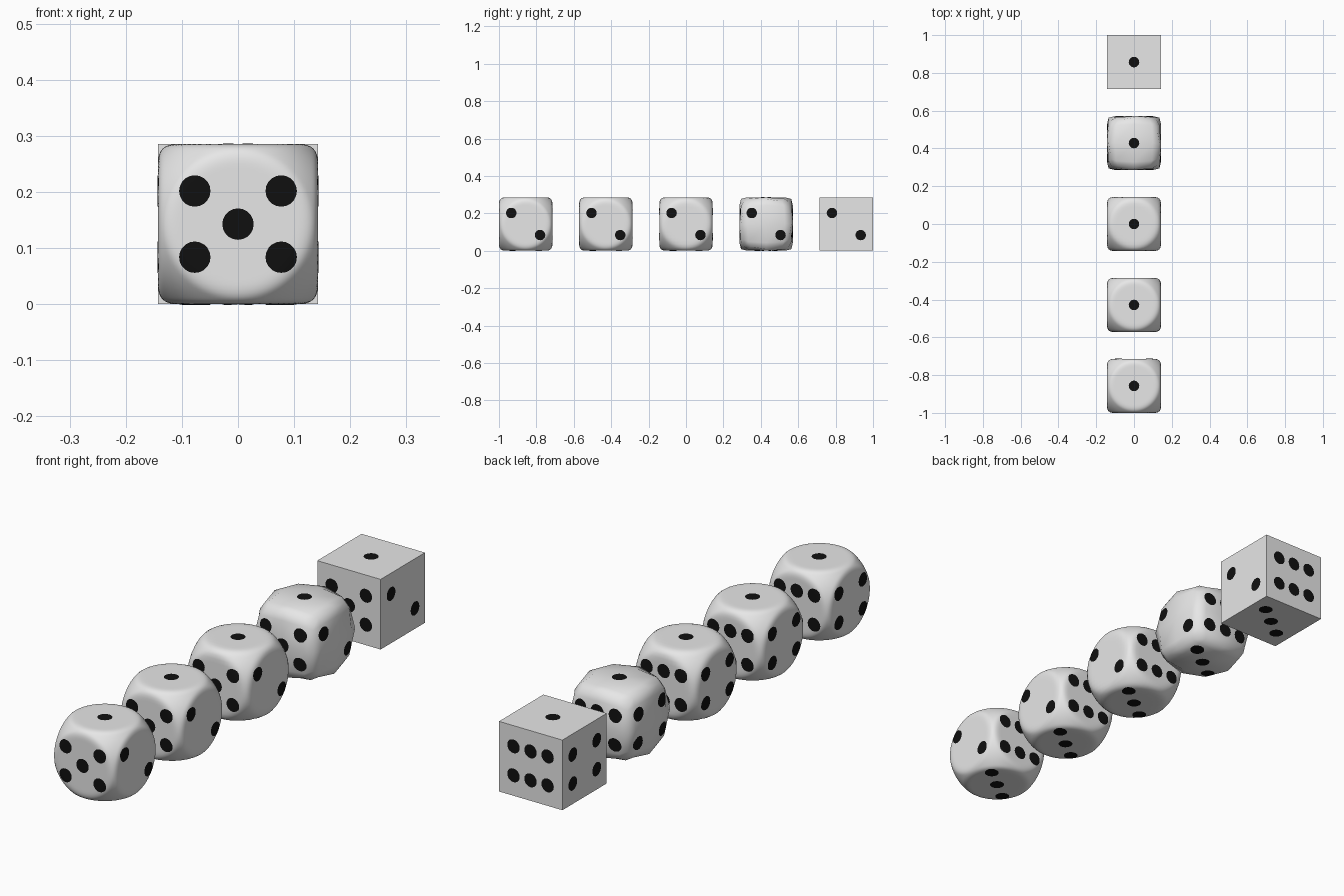
import bpy, bmesh, math
from mathutils import Vector
from mathutils.bvhtree import BVHTree

if "Cube" in bpy.data.objects:
    bpy.data.objects.remove(bpy.data.objects["Cube"])

H = 1 / 7          # half side of a die
R = 0.190          # radius of the ball that trims the corners
W = 0.012          # softness of the blend between flat face and ball
PU, PV, PR = 0.077, 0.059, 0.028   # pip spacing and radius


def material(name, c):
    m = bpy.data.materials.new(name)
    m.diffuse_color = (c, c, c, 1)
    m.use_nodes = True
    m.node_tree.nodes["Principled BSDF"].inputs["Base Color"].default_value = m.diffuse_color
    return m


ivory = material("white_body", 0.8)
black = material("black_pip", 0.005)

# outward normal, u axis, v axis, pip positions (in units of PU, PV)
SIDES = [
    ((0, 0, 1), (1, 0, 0), (0, 1, 0), [(0, 0)]),
    ((1, 0, 0), (0, 1, 0), (0, 0, 1), [(-1, 1), (1, -1)]),
    ((0, 0, -1), (1, 0, 0), (0, -1, 0), [(1, -1), (0, 0), (-1, 1)]),
    ((-1, 0, 0), (0, -1, 0), (0, 0, 1), [(a, b) for a in (-1, 1) for b in (-1, 1)]),
    ((0, -1, 0), (1, 0, 0), (0, 0, 1), [(a, b) for a in (-1, 1) for b in (-1, 1)] + [(0, 0)]),
    ((0, 1, 0), (-1, 0, 0), (0, 0, 1), [(a, b) for a in (-1, 0, 1) for b in (-1, 1)]),
]


def rounded(p):
    """Move a cube surface point onto the soft blend of cube and ball."""
    a = p.length
    k = max(W - abs(a - R), 0) / W
    return p * ((min(a, R) - k * k * W / 4) / a)


def make_object(name, bm, mat, y, smooth):
    for f in bm.faces:
        f.smooth = smooth
    me = bpy.data.meshes.new(name)
    bm.to_mesh(me)
    bm.free()
    me.materials.append(mat)
    ob = bpy.data.objects.new(name, me)
    ob.location = (0, y, H)
    bpy.context.collection.objects.link(ob)


def die(index, y, steps):
    # body: six grids joined into a cube, corners trimmed by the ball
    bm = bmesh.new()
    for n, u, v, _ in SIDES:
        n, u, v = Vector(n), Vector(u), Vector(v)
        g = [[bm.verts.new(n * H + u * s * H + v * t * H) for t in steps] for s in steps]
        for i in range(len(steps) - 1):
            for j in range(len(steps) - 1):
                bm.faces.new((g[i][j], g[i + 1][j], g[i + 1][j + 1], g[i][j + 1]))
    bmesh.ops.remove_doubles(bm, verts=bm.verts, dist=1e-5)
    is_round = len(steps) > 2
    if is_round:
        for p in bm.verts:
            p.co = rounded(p.co)
    bmesh.ops.recalc_face_normals(bm, faces=bm.faces)
    tree = BVHTree.FromBMesh(bm)
    make_object(f"die_body_{index}", bm, ivory, y, is_round)

    # pips: thin discs draped onto the body
    bm = bmesh.new()
    seg = 20
    for n, u, v, spots in SIDES:
        n, u, v = Vector(n), Vector(u), Vector(v)

        def drape(a, b):
            hit = tree.ray_cast(n + u * a + v * b, -n)[0]
            return bm.verts.new(hit + n * 0.001)

        for a, b in spots:
            a, b = a * PU, b * PV
            mid = drape(a, b)
            rings = [[drape(a + r * PR * math.cos(math.tau * k / seg),
                            b + r * PR * math.sin(math.tau * k / seg))
                      for k in range(seg)] for r in (0.3, 0.55, 0.8, 1)]
            for k in range(seg):
                m = (k + 1) % seg
                bm.faces.new((mid, rings[0][k], rings[0][m]))
                for q, o in zip(rings, rings[1:]):
                    bm.faces.new((q[k], o[k], o[m], q[m]))
    make_object(f"die_pips_{index}", bm, black, y, is_round)


def even(n):
    return [-1 + 2 * i / n for i in range(n + 1)]


# row of dice, roundest at the front, plain cube at the back
grids = [even(32), even(24), even(16), [-1, -0.7, 0, 0.7, 1], [-1, 1]]
for i, steps in enumerate(grids):
    die(i + 1, (i - 2) * 3 * H, steps)
